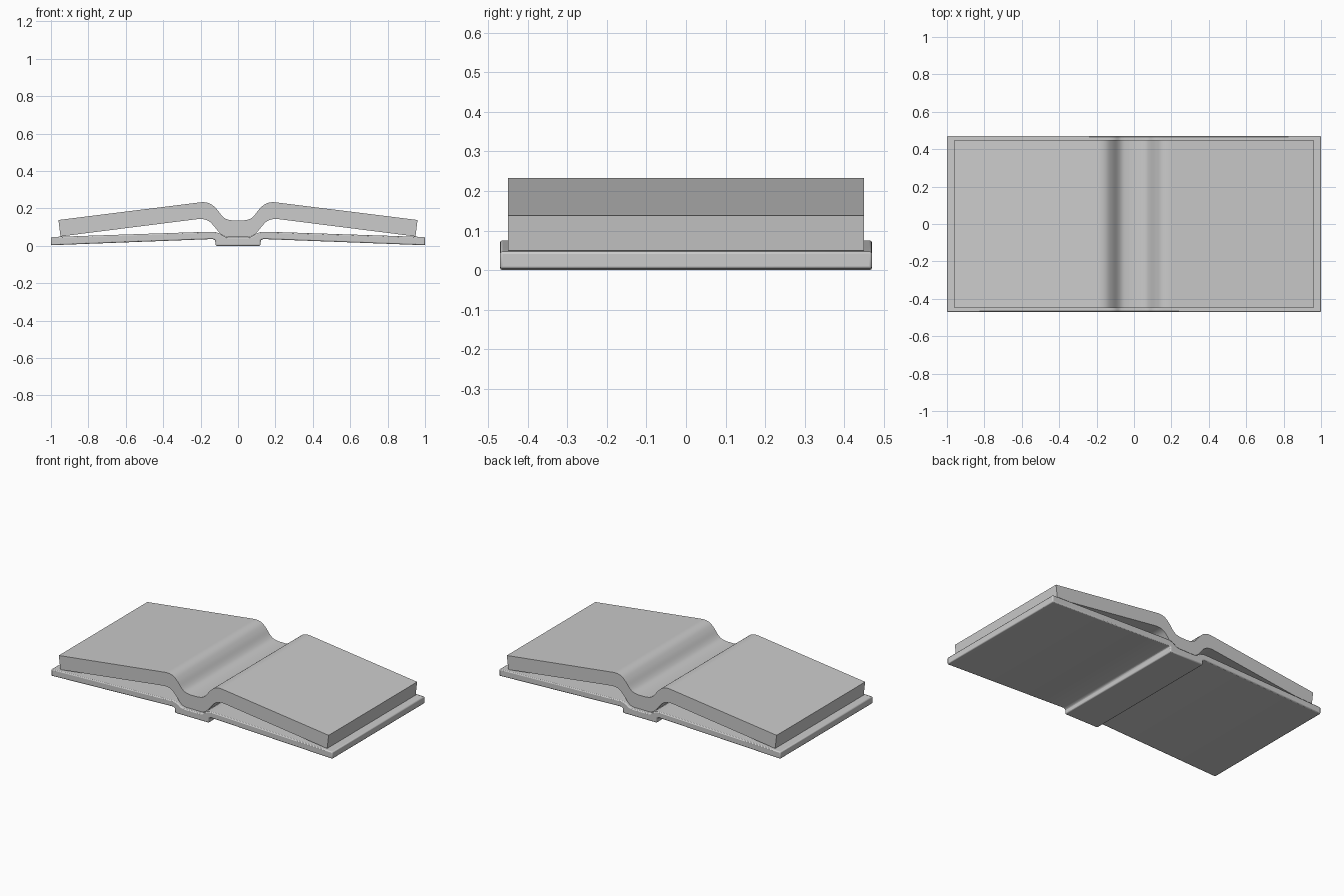
import bpy
import bmesh
from math import radians

cube = bpy.data.objects.get("Cube")
if cube:
    bpy.data.objects.remove(cube, do_unlink=True)

grey = bpy.data.materials.new("plain grey")
grey.use_nodes = True
colour = (0.6, 0.6, 0.6, 1)
grey.diffuse_color = colour
grey.node_tree.nodes["Principled BSDF"].inputs["Base Color"].default_value = colour


def spline(points, steps=5):
    """Smooth curve through the points, keeping the two end points."""
    pts = [points[0]] + points + [points[-1]]
    out = []
    for a, b, c, d in zip(pts, pts[1:], pts[2:], pts[3:]):
        for i in range(steps):
            t = i / steps
            out.append(tuple(
                0.5 * (2 * q + (r - p) * t + (2 * p - 5 * q + 4 * r - s) * t ** 2
                       + (3 * q - p - 3 * r + s) * t ** 3)
                for p, q, r, s in zip(a, b, c, d)))
    return out + [points[-1]]


def mirrored(half):
    """Complete a left-to-centre outline across x = 0."""
    return half + [(-x, z) for x, z in reversed(half)]


def extrude_profile(name, top, bottom, half_depth, bevel):
    """Sweep the outline between two edges along y."""
    outline = mirrored(top) + mirrored(bottom)[::-1]
    bm = bmesh.new()
    face = bm.faces.new([bm.verts.new((x, -half_depth, z)) for x, z in outline])
    swept = bmesh.ops.extrude_face_region(bm, geom=[face])["geom"]
    moved = [v for v in swept if isinstance(v, bmesh.types.BMVert)]
    bmesh.ops.translate(bm, verts=moved, vec=(0, 2 * half_depth, 0))
    bmesh.ops.recalc_face_normals(bm, faces=bm.faces)
    mesh = bpy.data.meshes.new(name)
    bm.to_mesh(mesh)
    bm.free()
    obj = bpy.data.objects.new(name, mesh)
    bpy.context.collection.objects.link(obj)
    mesh.materials.append(grey)
    if bevel:
        mod = obj.modifiers.new("rounded edges", "BEVEL")
        mod.width = bevel
        mod.segments = 2
        mod.limit_method = "ANGLE"
        mod.angle_limit = radians(40)
    bpy.ops.object.select_all(action="DESELECT")
    obj.select_set(True)
    bpy.context.view_layer.objects.active = obj
    bpy.ops.object.shade_smooth_by_angle(angle=radians(35))
    return obj


# Cover: two sloping boards joined by a lower spine
cover_top = [(-1, 0.047)] + spline(
    [(-0.16, 0.075), (-0.125, 0.074), (-0.1, 0.066), (-0.075, 0.05), (-0.05, 0.045)], 3)
cover_bottom = [(-1, 0.003), (-0.135, 0.036), (-0.122, 0.03), (-0.12, 0.0)]
extrude_profile("cover", cover_top, cover_bottom, 0.47, 0.006)

# Page block: constant thickness, arching on both sides of the gutter
page_top = [(-0.96, 0.138)] + spline(
    [(-0.22, 0.23), (-0.18, 0.233), (-0.145, 0.223), (-0.115, 0.197),
     (-0.085, 0.16), (-0.06, 0.142), (-0.025, 0.135)])
page_bottom = [(-0.949, 0.05)] + spline(
    [(-0.23, 0.141), (-0.19, 0.143), (-0.155, 0.131), (-0.125, 0.101),
     (-0.1, 0.07), (-0.075, 0.052), (-0.05, 0.047)])
extrude_profile("pages", page_top, page_bottom, 0.45, 0)
